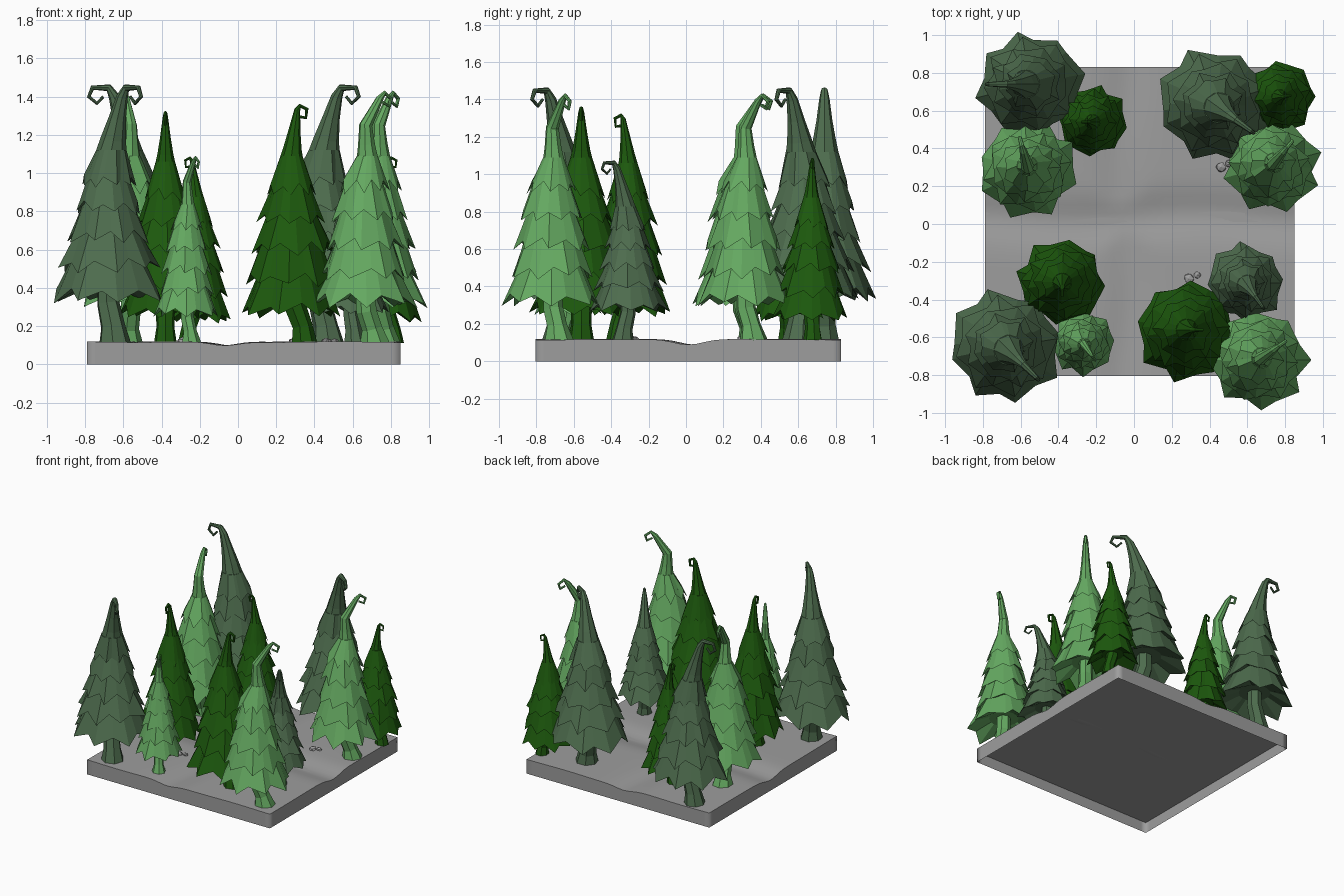
import bpy, bmesh, math, random
from mathutils import Vector

if "Cube" in bpy.data.objects:
    bpy.data.objects.remove(bpy.data.objects["Cube"])

GROUND = 0.115


def material(name, rgb):
    m = bpy.data.materials.new(name)
    m.diffuse_color = (*rgb, 1)
    m.use_nodes = True
    m.node_tree.nodes["Principled BSDF"].inputs["Base Color"].default_value = m.diffuse_color
    return m


def finish(bm, name, mat=None):
    bmesh.ops.recalc_face_normals(bm, faces=bm.faces)
    me = bpy.data.meshes.new(name)
    bm.to_mesh(me)
    bm.free()
    if mat:
        me.materials.append(mat)
    return me


def add_object(name, me, loc=(0, 0, 0), rot=0, scale=(1, 1, 1)):
    ob = bpy.data.objects.new(name, me)
    ob.location, ob.scale = loc, scale
    ob.rotation_euler.z = rot
    bpy.context.collection.objects.link(ob)
    return ob


def skin(bm, rings):
    """Bridge vertex rings and cap both ends."""
    rings = [[bm.verts.new(p) for p in r] for r in rings]
    n = len(rings[0])
    for a, b in zip(rings, rings[1:]):
        for i in range(n):
            j = (i + 1) % n
            bm.faces.new((a[i], a[j], b[j], b[i]))
    bm.faces.new(rings[0])
    bm.faces.new(rings[-1])


def sweep(bm, path, sides):
    """Tube along a path of (offset, height, radius) lying in the xz plane."""
    pts = [Vector((d, 0, z - GROUND)) for d, z, r in path]
    rings = []
    for i, p in enumerate(pts):
        t = Vector((0, 0, 0))
        if i > 0:
            t += (p - pts[i - 1]).normalized()
        if i < len(pts) - 1:
            t += (pts[i + 1] - p).normalized()
        t.normalize()
        if i == 0:
            t = Vector((0, 0, 1))
        side = Vector((t.z, 0, -t.x))
        rings.append([p + path[i][2] * (side * math.cos(a) + Vector((0, 1, 0)) * math.sin(a))
                      for a in (2 * math.pi * k / sides for k in range(sides))])
    skin(bm, rings)


def skirt(bm, z, r, top_z, top_r, rng, top_x=0):
    """One layer of boughs with a jagged lower edge."""
    n, start = 16, rng.uniform(0, 1)
    ang = [start + 2 * math.pi * (i + rng.uniform(-.25, .25)) / n for i in range(n)]

    def ring(height, radius, jag, dx=0):
        out = []
        for i, a in enumerate(ang):
            tip = i % 2 == 0
            rr = radius * ((1.09 if tip else .92) * rng.uniform(.94, 1.06) if jag else 1)
            dz = ((-.03 if tip else .022) + rng.uniform(-.015, .015)) if jag else 0
            out.append((rr * math.cos(a) + dx, rr * math.sin(a), height + dz - GROUND))
        return out
    skin(bm, [ring(top_z, top_r, False, top_x),
              ring(z, r, True),
              ring(z + .07, r * .45, False)])


def tree_mesh(name, mat, layers, tip, trunk, seed):
    rng = random.Random(seed)
    bm = bmesh.new()
    for (z, r), (nz, nr) in zip(layers, layers[1:]):
        skirt(bm, z, r, nz + .05, nr * .74, rng)
    # top layer runs straight into the tip
    dx, tz, tr = tip[0]
    skirt(bm, *layers[-1], tz, tr, rng, dx)
    sweep(bm, tip, 8)
    sweep(bm, trunk, 7)
    return finish(bm, name, mat)


# Three tree kinds: bough layers (height, radius), curled tip and trunk (offset, height, radius)
grey_green = tree_mesh(
    "grey_green_tree", material("grey_green", (.075, .15, .075)),
    [(.36, .28), (.52, .245), (.67, .205), (.82, .165), (.96, .132)],
    [(.025, 1.12, .08), (.04, 1.18, .066), (.07, 1.29, .045), (.105, 1.4, .03), (.135, 1.447, .02),
     (.225, 1.447, .013), (.245, 1.4, .011), (.2, 1.365, .01), (.165, 1.4, .008)],
    [(.05, .112, .085), (.035, .2, .065), (.0, .32, .06), (.0, .5, .055)], 3)
dark_green = tree_mesh(
    "dark_green_tree", material("dark_green", (.012, .1, .004)),
    [(.285, .25), (.44, .23), (.61, .2), (.76, .16), (.91, .12)],
    [(.0, 1.09, .058), (.005, 1.13, .048), (.015, 1.22, .032), (.03, 1.33, .016),
     (.045, 1.352, .011), (.08, 1.335, .01), (.075, 1.29, .009), (.04, 1.295, .008)],
    [(.065, .112, .07), (.055, .2, .055), (.01, .32, .06), (.0, .5, .055)], 5)
light_green = tree_mesh(
    "light_green_tree", material("light_green", (.13, .4, .12)),
    [(.335, .245), (.48, .215), (.63, .188), (.78, .155), (.93, .12)],
    [(.02, 1.09, .055), (.015, 1.15, .045), (.01, 1.25, .035), (.1, 1.39, .02), (.13, 1.42, .012),
     (.172, 1.39, .011), (.16, 1.35, .01), (.12, 1.37, .008)],
    [(.07, .112, .08), (.05, .19, .055), (.015, .28, .055), (.0, .5, .05)], 8)

# Trees: mesh, x, y, lean direction, width scale, height scale
for me, x, y, deg, sw, sh in [
        (grey_green, -.55, .74, 180, .94, 1), (grey_green, .43, .63, -36, 1.02, 1),
        (grey_green, -.68, -.65, -45, 1, 1), (grey_green, .59, -.31, -55, .69, .71),
        (dark_green, -.22, .54, 180, .7, .78), (dark_green, .77, .67, 10, .74, .78),
        (dark_green, -.38, -.31, -90, .87, .97), (dark_green, .28, -.56, 0, 1, 1),
        (light_green, -.56, .29, 105, 1.0, 1), (light_green, .73, .31, 50, .97, 1),
        (light_green, -.27, -.63, -55, .65, .74), (light_green, .66, -.72, 35, 1, 1)]:
    add_object(me.name, me, (x, y, GROUND), math.radians(deg), (sw, sw, sh))


# Ground slab: two shallow crossing paths worn in the top
def height(x, y):
    xc, yc = x + .05 + .03 * math.sin(5 * y), y - .03 - .02 * math.sin(5 * x)
    dip = max(.03 * math.exp(-(yc / .11) ** 2), .02 * math.exp(-(xc / .1) ** 2))
    return .117 - dip + .002 * math.sin(9 * x + 4 * y)


X0, X1, Y0, Y1, N = -.79, .85, -.805, .83, 36
bm = bmesh.new()
grid = [[bm.verts.new((x, y, height(x, y)))
         for x in (X0 + (X1 - X0) * i / N for i in range(N + 1))]
        for y in (Y0 + (Y1 - Y0) * j / N for j in range(N + 1))]
for j in range(N):
    for i in range(N):
        f = bm.faces.new((grid[j][i], grid[j][i + 1], grid[j + 1][i + 1], grid[j + 1][i]))
        f.smooth = True
rim = [e for e in bm.edges if e.is_boundary]
walls = bmesh.ops.extrude_edge_only(bm, edges=rim)["geom"]
for g in walls:
    if isinstance(g, bmesh.types.BMVert):
        g.co.z = 0
for e in rim:
    e.smooth = False
stone = material("stone", (.34, .34, .34))
add_object("ground", finish(bm, "ground", stone))

# Flat underside recessed inside the slab walls
bm = bmesh.new()
bm.faces.new([bm.verts.new((x, y, .087)) for x, y in
              ((X0, Y0), (X0, Y1), (X1, Y1), (X1, Y0))])
me = bpy.data.meshes.new("ground_underside")
bm.to_mesh(me)
bm.free()
me.materials.append(stone)
add_object("ground_underside", me)

# Pebbles half sunk in the ground
rng = random.Random(2)
for cx, cy in [(.29, -.29), (.46, .3), (-.29, -.34)]:
    for dx, dy, s in [(0, 0, .03), (.045, .02, .022)]:
        bm = bmesh.new()
        bmesh.ops.create_icosphere(bm, subdivisions=1, radius=s)
        for v in bm.verts:
            v.co *= rng.uniform(.8, 1.15)
            v.co.z *= .7
        add_object("pebble", finish(bm, "pebble", stone), (cx + dx, cy + dy, .12))
